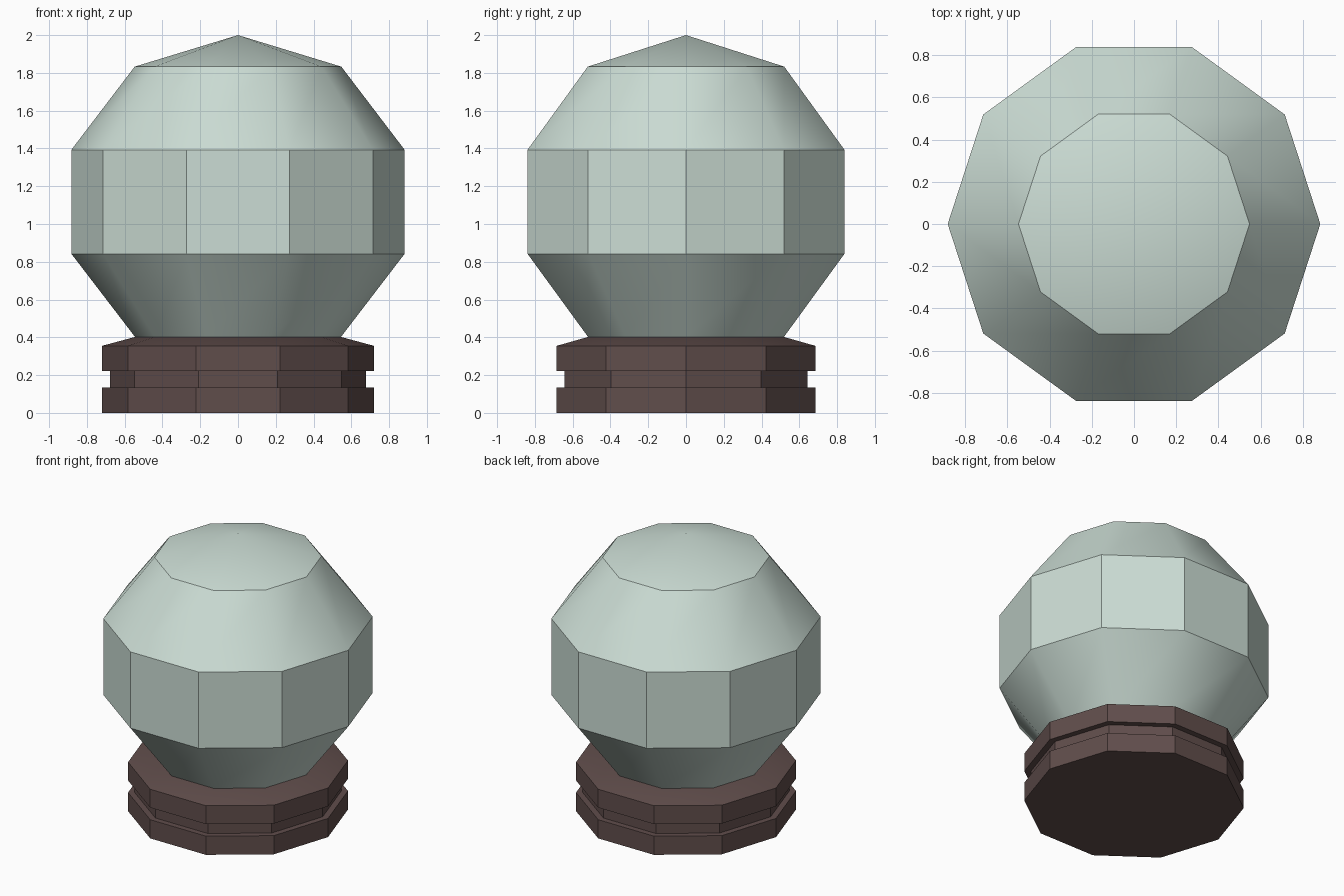
import bpy, bmesh, math

SIDES = 10

cube = bpy.data.objects.get("Cube")
if cube:
    bpy.data.objects.remove(cube, do_unlink=True)


def make_material(name, rgb):
    mat = bpy.data.materials.new(name)
    mat.use_nodes = True
    mat.diffuse_color = (*rgb, 1)
    bsdf = next(n for n in mat.node_tree.nodes if n.type == 'BSDF_PRINCIPLED')
    bsdf.inputs["Base Color"].default_value = (*rgb, 1)
    return mat


def lathe(name, profile, mat):
    """Turn (radius, height) points into a closed ten-sided solid."""
    bm = bmesh.new()
    rings = []
    for r, z in profile:
        if r == 0:
            rings.append([bm.verts.new((0, 0, z))] * SIDES)
        else:
            angles = [math.tau * i / SIDES for i in range(SIDES)]
            rings.append([bm.verts.new((r * math.cos(a), r * math.sin(a), z)) for a in angles])
    for low, high in zip(rings, rings[1:]):
        for i in range(SIDES):
            j = (i + 1) % SIDES
            corners = [low[i], low[j], high[j], high[i]]
            bm.faces.new(list(dict.fromkeys(corners)))
    # Close any open ends
    for ring in (rings[0], rings[-1]):
        if ring[0] is not ring[1]:
            bm.faces.new(ring)
    bmesh.ops.recalc_face_normals(bm, faces=bm.faces)
    mesh = bpy.data.meshes.new(name)
    bm.to_mesh(mesh)
    bm.free()
    mesh.materials.append(mat)
    obj = bpy.data.objects.new(name, mesh)
    bpy.context.collection.objects.link(obj)
    # Smooth sloping bands, crisp upright facets and rims
    bpy.ops.object.select_all(action='DESELECT')
    obj.select_set(True)
    bpy.context.view_layer.objects.active = obj
    bpy.ops.object.shade_smooth_by_angle(angle=math.radians(32))
    return obj


glass = make_material("pale green glass", (0.60, 0.72, 0.66))
wood = make_material("dark brown", (0.118, 0.075, 0.071))

# Stepped base with a groove and a sloping top
lathe("base", [(0.72, 0), (0.72, 0.135), (0.677, 0.135), (0.677, 0.222),
               (0.72, 0.222), (0.72, 0.355), (0.545, 0.402)], wood)

# Faceted globe with a low pointed cap
lathe("globe", [(0.545, 0.402), (0.882, 0.842), (0.882, 1.393),
                (0.547, 1.833), (0, 2.0)], glass)
